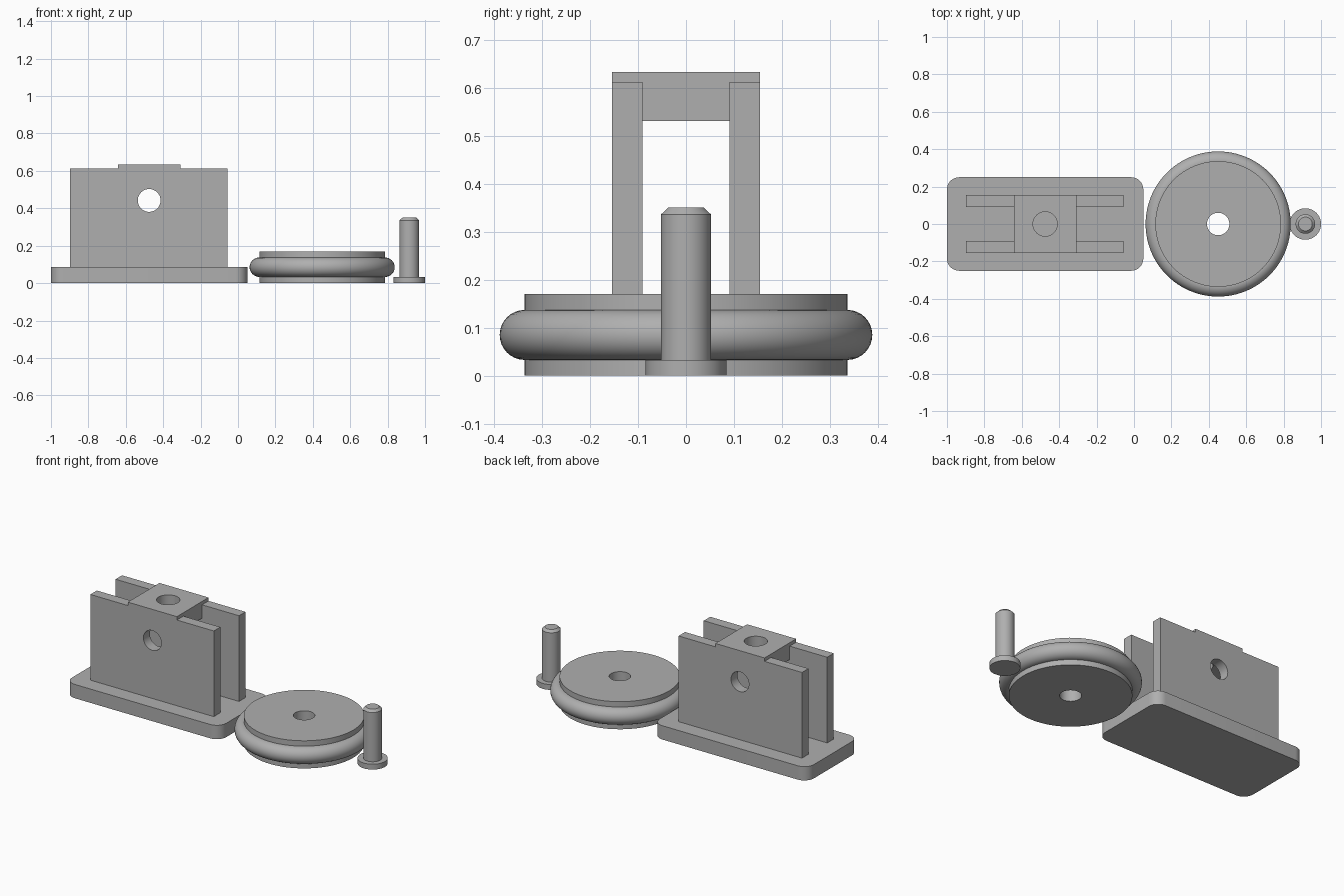
import bpy
import bmesh
from math import cos, sin, pi, radians
from mathutils import Matrix, Vector

if "Cube" in bpy.data.objects:
    bpy.data.objects.remove(bpy.data.objects["Cube"], do_unlink=True)

GREY = (0.43, 0.43, 0.43, 1)
grey = bpy.data.materials.new("plain grey")
grey.use_nodes = True
grey.diffuse_color = GREY
grey.node_tree.nodes["Principled BSDF"].inputs["Base Color"].default_value = GREY


def finish(name, bm, smooth=False):
    bmesh.ops.recalc_face_normals(bm, faces=bm.faces)
    mesh = bpy.data.meshes.new(name)
    bm.to_mesh(mesh)
    bm.free()
    mesh.materials.append(grey)
    ob = bpy.data.objects.new(name, mesh)
    bpy.context.collection.objects.link(ob)
    if smooth:
        shade(ob)
    return ob


def shade(ob):
    bpy.ops.object.select_all(action="DESELECT")
    ob.select_set(True)
    bpy.context.view_layer.objects.active = ob
    bpy.ops.object.shade_smooth_by_angle(angle=radians(30))


def box(name, x0, x1, y0, y1, z0, z1, corner=0):
    bm = bmesh.new()
    size = Matrix.Diagonal((x1 - x0, y1 - y0, z1 - z0, 1))
    place = Matrix.Translation(((x0 + x1) / 2, (y0 + y1) / 2, (z0 + z1) / 2))
    bmesh.ops.create_cube(bm, size=1, matrix=place @ size)
    if corner:
        upright = [e for e in bm.edges
                   if abs(e.verts[0].co.z - e.verts[1].co.z) > 0.01]
        bmesh.ops.bevel(bm, geom=upright, offset=corner, segments=8,
                        profile=0.5, affect="EDGES")
    return finish(name, bm, corner > 0)


def extrude_x(name, profile, x0, x1):
    bm = bmesh.new()
    face = bm.faces.new([bm.verts.new((x0, y, z)) for y, z in profile])
    out = bmesh.ops.extrude_face_region(bm, geom=[face], use_keep_orig=True)
    verts = [g for g in out["geom"] if isinstance(g, bmesh.types.BMVert)]
    bmesh.ops.translate(bm, vec=(x1 - x0, 0, 0), verts=verts)
    return finish(name, bm)


def lathe(name, profile, x, closed=False, steps=96):
    """Spin (radius, height) points about an upright axis at x."""
    bm = bmesh.new()
    verts = [bm.verts.new((x + r, 0, z)) for r, z in profile]
    edges = [bm.edges.new(p) for p in zip(verts, verts[1:])]
    if closed:
        edges.append(bm.edges.new((verts[-1], verts[0])))
    bmesh.ops.spin(bm, geom=verts + edges, cent=(x, 0, 0), axis=(0, 0, 1),
                   angle=2 * pi, steps=steps)
    bmesh.ops.remove_doubles(bm, verts=bm.verts, dist=1e-5)
    return finish(name, bm, True)


def drill(ob, centre, axis, radius):
    """Cut a round hole through ob and keep the plain result."""
    bm = bmesh.new()
    turn = Vector(axis).to_track_quat("Z", "Y").to_matrix().to_4x4()
    bmesh.ops.create_cone(bm, cap_ends=True, segments=48, radius1=radius,
                          radius2=radius, depth=0.5,
                          matrix=Matrix.Translation(centre) @ turn)
    cutter = finish("hole_cutter", bm)
    cutter.hide_render = True
    mod = ob.modifiers.new("hole", "BOOLEAN")
    mod.operation = "DIFFERENCE"
    mod.solver = "EXACT"
    mod.object = cutter
    deps = bpy.context.evaluated_depsgraph_get()
    mesh = bpy.data.meshes.new_from_object(ob.evaluated_get(deps))
    ob.modifiers.clear()
    ob.data = mesh
    bpy.data.objects.remove(cutter, do_unlink=True)
    shade(ob)


# Bracket: rounded base plate, two drilled walls and a drilled bridge
MID = -0.475
base_top, wall_top, cap_top = 0.085, 0.612, 0.633
inner, outer = 0.091, 0.154
box("base_plate", -1, 0.05, -0.25, 0.25, 0, base_top, corner=0.065)
for name, y0, y1 in (("front_wall", -outer, -inner), ("back_wall", inner, outer)):
    wall = box(name, -0.897, -0.057, y0, y1, base_top, wall_top)
    drill(wall, (MID, (y0 + y1) / 2, 0.442), (0, 1, 0), 0.061)

half = [(inner, 0.53), (inner, wall_top), (outer, wall_top), (outer, cap_top)]
tee = half + [(-y, z) for y, z in reversed(half)]
bridge = extrude_x("bridge_block", tee, MID - 0.167, MID + 0.167)
drill(bridge, (MID, 0, 0.58), (0, 0, 1), 0.065)

# Wheel: hollow hub disc with a round tyre
WHEEL = 0.45
lathe("wheel_disc", [(0.06, 0), (0.336, 0), (0.336, 0.17), (0.06, 0.17)],
      WHEEL, closed=True)
ring = [(0.336 + 0.052 * cos(2 * pi * i / 32), 0.085 + 0.052 * sin(2 * pi * i / 32))
        for i in range(32)]
lathe("wheel_tyre", ring, WHEEL, closed=True)

# Axle pin: flat head, shaft and chamfered tip
lathe("axle_pin", [(0, 0), (0.084, 0), (0.084, 0.033), (0.052, 0.033),
                   (0.052, 0.336), (0.037, 0.35), (0, 0.35)], 0.916, steps=64)
